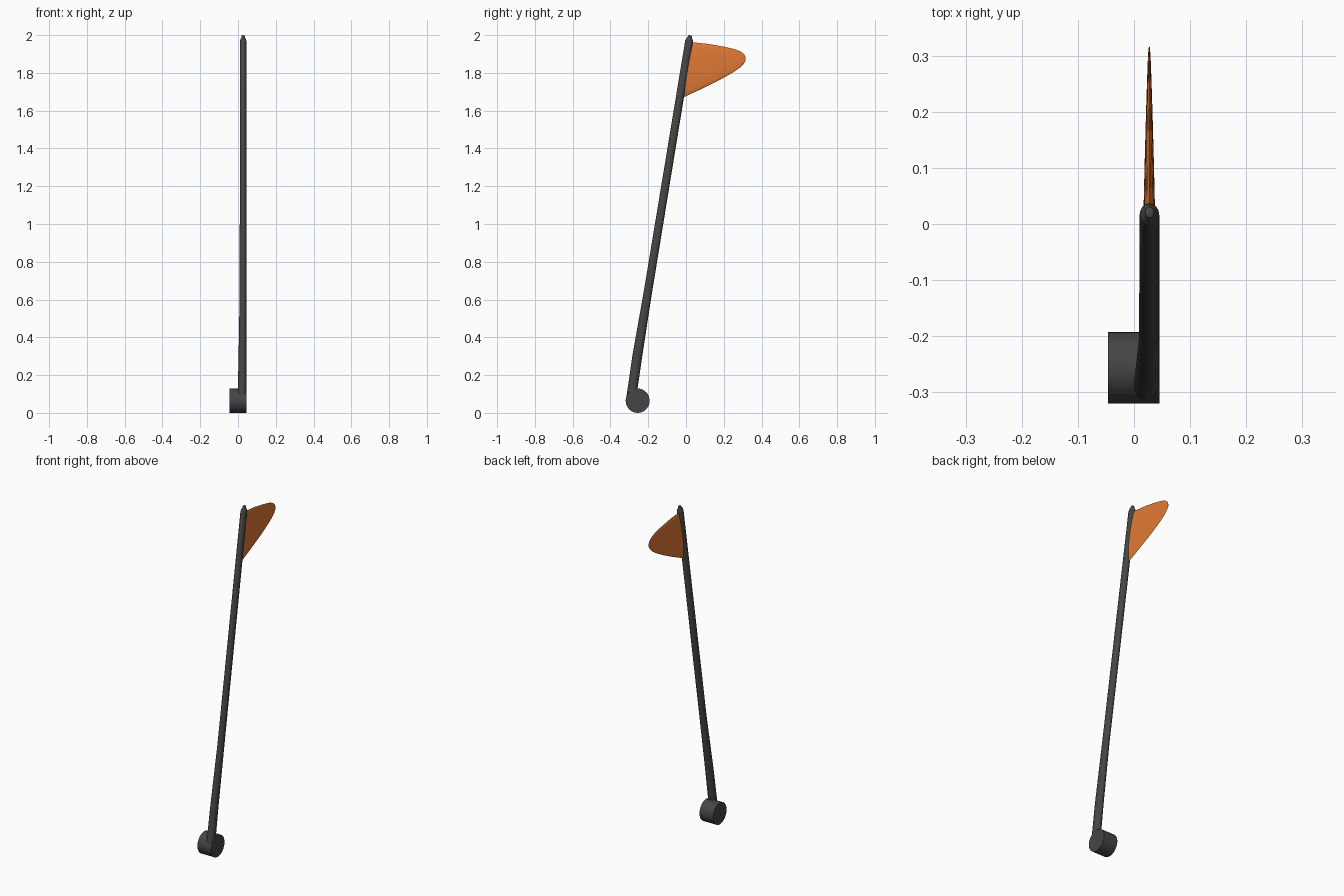
import bpy, bmesh, math
from mathutils import Vector

if "Cube" in bpy.data.objects:
    bpy.data.objects.remove(bpy.data.objects["Cube"])


def finish(name, bm, colour, angle=40):
    bmesh.ops.recalc_face_normals(bm, faces=bm.faces[:])
    me = bpy.data.meshes.new(name)
    bm.to_mesh(me)
    bm.free()
    ob = bpy.data.objects.new(name, me)
    bpy.context.collection.objects.link(ob)
    mat = bpy.data.materials.new(name + "_paint")
    mat.diffuse_color = colour
    mat.use_nodes = True
    mat.node_tree.nodes["Principled BSDF"].inputs["Base Color"].default_value = mat.diffuse_color
    me.materials.append(mat)
    bpy.ops.object.select_all(action='DESELECT')
    ob.select_set(True)
    bpy.context.view_layer.objects.active = ob
    bpy.ops.object.shade_smooth_by_angle(angle=math.radians(angle))
    return ob


def loft(bm, rings):
    # skin a list of equal-sized point rings and cap both ends
    loops = [[bm.verts.new(p) for p in r] for r in rings]
    n = len(loops[0])
    for a, b in zip(loops, loops[1:]):
        for i in range(n):
            j = (i + 1) % n
            bm.faces.new((a[i], a[j], b[j], b[i]))
    bm.faces.new(loops[0])
    bm.faces.new(loops[-1])


def ellipse(centre, u, v, n):
    return [centre + u * math.cos(2 * math.pi * i / n) + v * math.sin(2 * math.pi * i / n)
            for i in range(n)]


DARK = (0.06, 0.06, 0.06, 1)
ORANGE = (0.75, 0.19, 0.035, 1)
X = Vector((1, 0, 0))

# round pivot hub lying along x
bm = bmesh.new()
hub_mid = Vector((0, -0.256, 0.0645))
loft(bm, [ellipse(Vector((x, hub_mid.y, hub_mid.z)), Vector((0, 0.0635, 0)),
                  Vector((0, 0, 0.0645)), 32) for x in (-0.046, 0.045)])
finish("pivot_hub", bm, DARK)

# leaning rod: y, z, half width in x, half depth, outer side stays flush with the hub
stations = [(-0.292, 0.065, 0.0235, 0.026), (-0.258, 0.30, 0.021, 0.026),
            (-0.200, 0.65, 0.018, 0.022), (0.016, 1.965, 0.0175, 0.021),
            (0.018, 1.978, 0.015, 0.018), (0.020, 1.986, 0.009, 0.013),
            (0.021, 1.997, 0.008, 0.010), (0.0215, 1.999, 0.005, 0.006)]
lean = Vector((0, 1, -0.163)).normalized()
bm = bmesh.new()
loft(bm, [ellipse(Vector((0.045 - max(rx, 0.0175), y, z)), X * rx, lean * ry, 16)
          for y, z, rx, ry in stations])
finish("rod", bm, DARK)

# tapered fin: upper point, lower point (y, z), half thickness
sections = [((0.015, 1.964), (-0.030, 1.663), 0.0110),
            ((0.120, 1.953), (0.095, 1.721), 0.0083),
            ((0.200, 1.939), (0.185, 1.766), 0.0060),
            ((0.260, 1.925), (0.250, 1.803), 0.0040),
            ((0.292, 1.912), (0.286, 1.828), 0.0028),
            ((0.308, 1.898), (0.305, 1.847), 0.0018),
            ((0.316, 1.881), (0.316, 1.866), 0.0008)]
bm = bmesh.new()
rings = []
for (y1, z1), (y0, z0), t in sections:
    top, low = Vector((0.0272, y1, z1)), Vector((0.0272, y0, z0))
    rings.append(ellipse((top + low) / 2, (top - low) / 2, X * t, 20))
loft(bm, rings)
finish("flag_fin", bm, ORANGE, 60)
